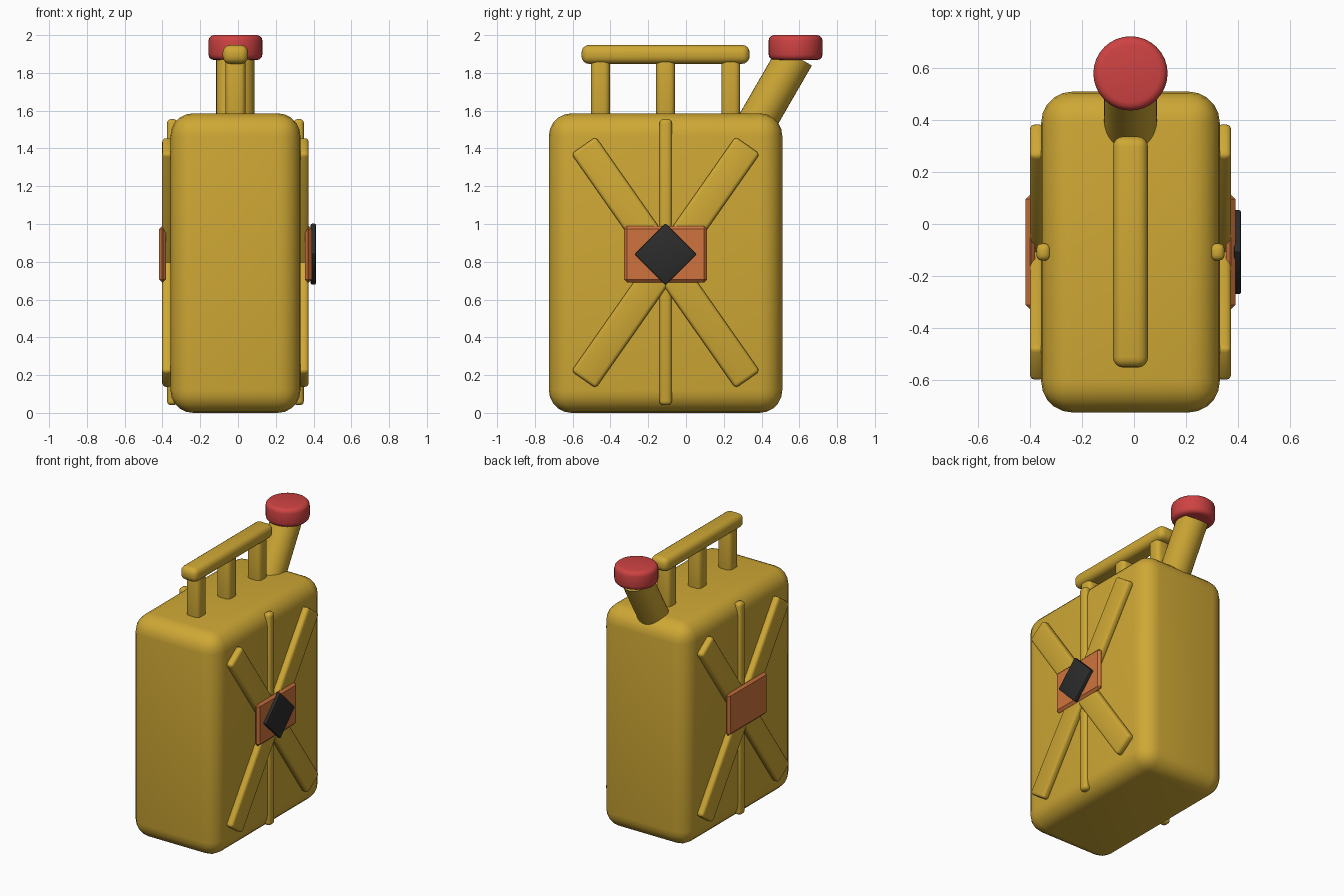
import bpy, math
from mathutils import Vector

if "Cube" in bpy.data.objects:
    bpy.data.objects.remove(bpy.data.objects["Cube"])

CX, CY = -0.0135, -0.108  # centre of the can body


def material(name, rgb):
    m = bpy.data.materials.new(name)
    m.diffuse_color = (*rgb, 1)
    m.use_nodes = True
    m.node_tree.nodes["Principled BSDF"].inputs["Base Color"].default_value = m.diffuse_color
    return m


yellow = material("mustard_yellow", (0.62, 0.39, 0.035))
red = material("cap_red", (0.62, 0.055, 0.055))
orange = material("plate_orange", (0.62, 0.175, 0.047))
black = material("emblem_black", (0.025, 0.025, 0.025))


def finish(o, name, mat, bevel, segs):
    o.name = name
    o.data.materials.append(mat)
    bpy.ops.object.transform_apply(location=False, rotation=False, scale=True)
    if bevel:
        b = o.modifiers.new("Bevel", 'BEVEL')
        b.width, b.segments, b.limit_method = bevel, segs, 'ANGLE'
        bpy.ops.object.modifier_apply(modifier="Bevel")
    bpy.ops.object.shade_smooth_by_angle(angle=math.radians(35))
    return o


def box(name, centre, size, mat, bevel=0.02, segs=3, tilt=0.0):
    bpy.ops.mesh.primitive_cube_add(size=1, location=centre, rotation=(tilt, 0, 0))
    o = bpy.context.object
    o.scale = size
    return finish(o, name, mat, bevel, segs)


def cylinder(name, centre, radius, depth, mat, bevel=0.0, tilt=0.0):
    bpy.ops.mesh.primitive_cylinder_add(vertices=32, radius=radius, depth=depth,
                                        location=centre, rotation=(tilt, 0, 0))
    return finish(bpy.context.object, name, mat, bevel, 3)


# Can body
box("can_body", (CX, CY, 0.793), (0.688, 1.236, 1.586), yellow, 0.12, 5)

# Carrying handle: bar on three posts
box("handle_bar", (CX, CY, 1.898), (0.135, 0.89, 0.1), yellow, 0.04, 4)
for i in (-1, 0, 1):
    cx = CY + i * 0.345
    box(f"handle_post_{i + 2}", (CX, cx, 1.7), (0.106, 0.1, 0.36), yellow, 0.03, 4)

# Tilted spout and its cap
tilt = math.radians(30)
axis = Vector((0, math.sin(tilt), math.cos(tilt)))
top = Vector((CX, 0.578, 1.89))
cylinder("spout", top - axis * 0.25, 0.102, 0.5, yellow, tilt=-tilt)
cylinder("spout_cap", (CX, 0.58, 1.934), 0.143, 0.132, red, 0.03)

# Ribs and centre plate on both broad sides
for side, s in (("right", 1), ("left", -1)):
    box(f"{side}_vertical_rib", (CX + s * 0.335, CY, 0.798),
        (0.055, 0.066, 1.515), yellow, 0.022, 3)
    for n, a in (("rising", -35), ("falling", 35)):
        box(f"{side}_{n}_rib", (CX + s * 0.36, CY, 0.796),
            (0.056, 0.158, 1.515), yellow, 0.02, 3, math.radians(a))
    box(f"{side}_plate", (CX + s * 0.386, CY, 0.84),
        (0.036, 0.44, 0.3), orange, 0.016, 1)

# Diamond emblem on the right side only
box("diamond_emblem", (0.399, CY, 0.84), (0.028, 0.233, 0.233), black, 0.008, 2,
    math.radians(45))
